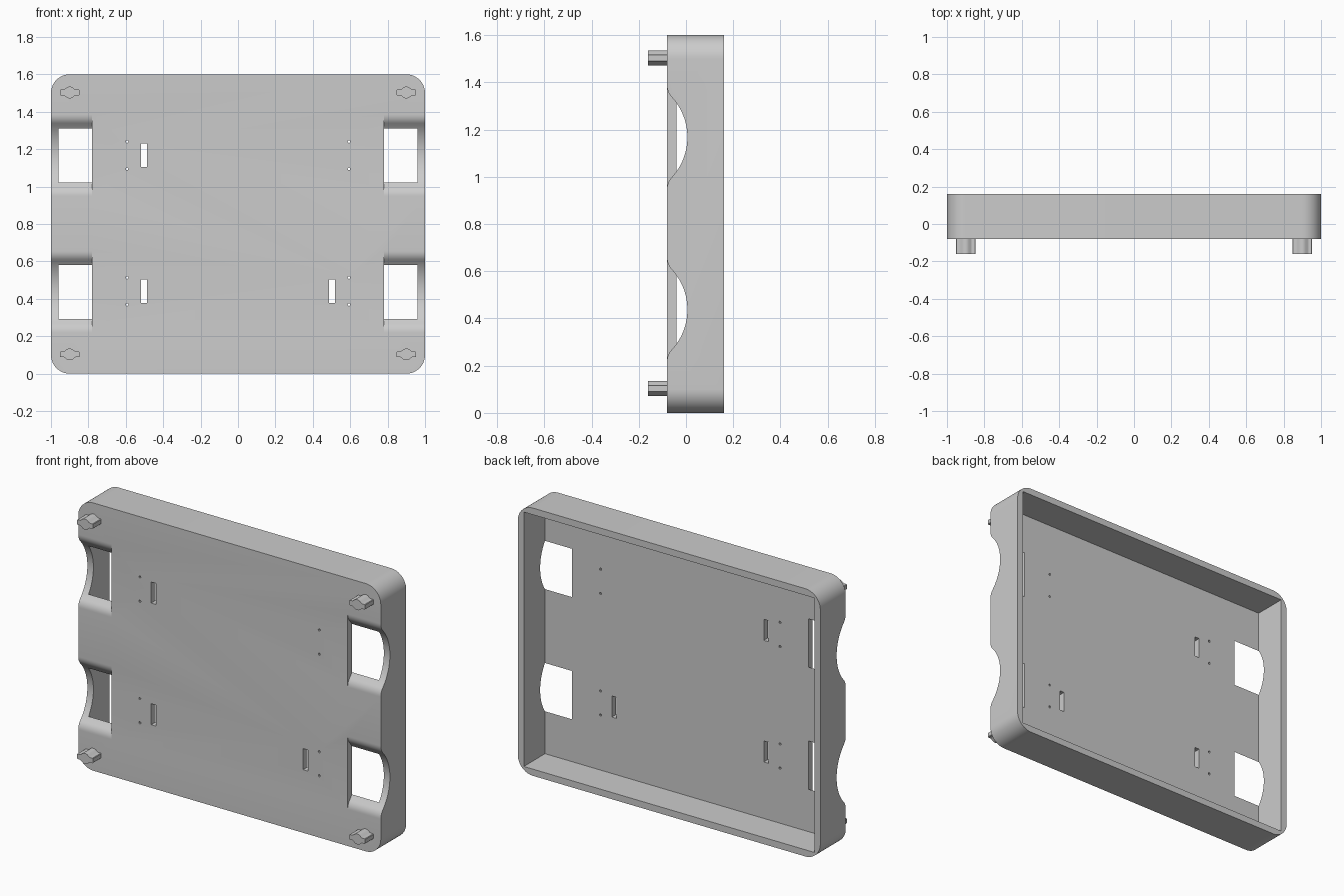
import bpy, bmesh, math
from mathutils import Vector

if "Cube" in bpy.data.objects:
    bpy.data.objects.remove(bpy.data.objects["Cube"])

grey = bpy.data.materials.new("light_grey")
grey.diffuse_color = (0.6, 0.6, 0.6, 1)
grey.use_nodes = True
grey.node_tree.nodes["Principled BSDF"].inputs["Base Color"].default_value = grey.diffuse_color


def add_prism(bm, pts, axis, a, b):
    """Extrude a 2D outline along x (points are y,z) or y (points are x,z)."""
    def place(p, t):
        return Vector((t, p[0], p[1])) if axis == 'x' else Vector((p[0], t, p[1]))
    lo = [bm.verts.new(place(p, a)) for p in pts]
    hi = [bm.verts.new(place(p, b)) for p in pts]
    n = len(pts)
    bm.faces.new(lo)
    bm.faces.new(hi[::-1])
    for i in range(n):
        j = (i + 1) % n
        bm.faces.new((lo[i], hi[i], hi[j], lo[j]))


def make(name, bm):
    bmesh.ops.recalc_face_normals(bm, faces=bm.faces[:])
    me = bpy.data.meshes.new(name)
    bm.to_mesh(me)
    bm.free()
    ob = bpy.data.objects.new(name, me)
    bpy.context.collection.objects.link(ob)
    me.materials.append(grey)
    return ob


def select(ob):
    bpy.ops.object.select_all(action='DESELECT')
    ob.select_set(True)
    bpy.context.view_layer.objects.active = ob


def rect(x0, x1, z0, z1):
    return [(x0, z0), (x1, z0), (x1, z1), (x0, z1)]


def arc(cx, cz, r, a0, a1, n):
    return [(cx + r * math.cos(math.radians(a0 + (a1 - a0) * i / n)),
             cz + r * math.sin(math.radians(a0 + (a1 - a0) * i / n))) for i in range(n + 1)]


# Tray: rounded rectangle block
outline = (arc(0.9, 0.1, 0.1, -90, 0, 12) + arc(0.9, 1.5, 0.1, 0, 90, 12)
           + arc(-0.9, 1.5, 0.1, 90, 180, 12) + arc(-0.9, 0.1, 0.1, 180, 270, 12))
bm = bmesh.new()
add_prism(bm, outline, 'y', -0.08, 0.16)
tray = make("tray", bm)

# Open back of the tray
bm = bmesh.new()
add_prism(bm, rect(-0.96, 0.96, 0.04, 1.56), 'y', -0.04, 0.3)
cavity = make("cavity_cutter", bm)

# Finger scoops, slots and screw holes
bm = bmesh.new()
R1, R2, ang = 0.07, 0.25, 43
half = (R1 + R2) * math.sin(math.radians(ang))
for cz in (0.4375, 1.1675):
    lip = [(-0.08 + R1 * (1 - math.cos(math.radians(ang * i / 6))),
            half - R1 * math.sin(math.radians(ang * i / 6))) for i in range(6)]
    bowl = arc(0.006 - R2, 0, R2, ang, -ang, 24)
    profile = [(-0.2, half)] + lip + bowl + [(y, -z) for y, z in lip[::-1]] + [(-0.2, -half)]
    profile = [(y, cz + z) for y, z in profile]
    for s in (-1, 1):
        add_prism(bm, profile, 'x', s * 0.781, s * 1.1)
for s, cz in ((-1, 0.44), (-1, 1.167), (1, 0.44)):
    add_prism(bm, rect(s * 0.502 - 0.016, s * 0.502 + 0.016, cz - 0.063, cz + 0.063), 'y', -0.2, 0.1)
for s in (-1, 1):
    for cz in (0.369, 0.513, 1.095, 1.24):
        add_prism(bm, arc(s * 0.593, cz, 0.007, 0, 315, 7), 'y', -0.2, 0.1)
openings = make("openings_cutter", bm)

select(tray)
for cutter in (cavity, openings):
    cutter.hide_render = True
    mod = tray.modifiers.new("cut", 'BOOLEAN')
    mod.operation = 'DIFFERENCE'
    mod.solver = 'EXACT'
    mod.object = cutter
    bpy.ops.object.modifier_apply(modifier=mod.name)
for cutter in (cavity, openings):
    bpy.data.objects.remove(cutter, do_unlink=True)
select(tray)
bpy.ops.object.shade_smooth_by_angle(angle=math.radians(25))

# Winged corner pegs
quarter = [(0.052, 0.012), (0.049, 0.015), (0.032, 0.015), (0.025, 0.019),
           (0.016, 0.027), (0.006, 0.031)]
top = quarter + [(-x, z) for x, z in quarter[::-1]]
peg_outline = top + [(-x, -z) for x, z in top]
for sx, side in ((-1, "left"), (1, "right")):
    for cz, level in ((0.103, "lower"), (1.503, "upper")):
        bm = bmesh.new()
        add_prism(bm, [(sx * 0.9 + x, cz + z) for x, z in peg_outline], 'y', -0.16, -0.079)
        peg = make(f"{level}_{side}_peg", bm)
        select(peg)
        bpy.ops.object.shade_smooth_by_angle(angle=math.radians(25))
